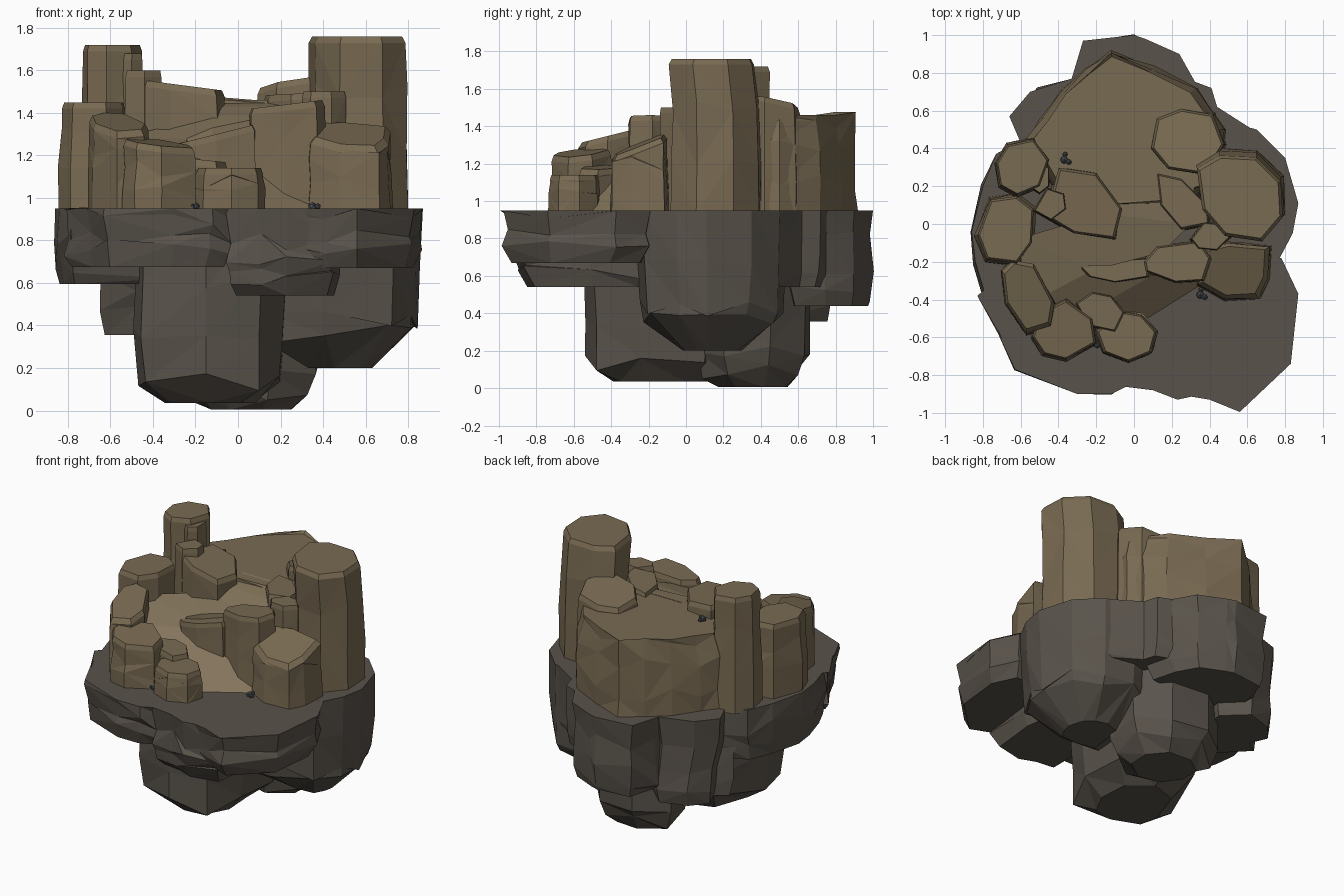
import bpy, bmesh, random
from mathutils import Vector

random.seed(7)


def material(name, rgb):
    m = bpy.data.materials.new(name)
    m.diffuse_color = (*rgb, 1)
    return m


BROWN = material("brown_rock", (0.19, 0.145, 0.085))
SAND = material("path_sand", (0.23, 0.177, 0.105))
DARK = material("dark_rock", (0.10, 0.086, 0.070))
GREY = material("pebble_grey", (0.07, 0.08, 0.09))


def finish(name, bm, mat):
    bmesh.ops.recalc_face_normals(bm, faces=bm.faces)
    me = bpy.data.meshes.new(name)
    bm.to_mesh(me)
    bm.free()
    me.materials.append(mat)
    ob = bpy.data.objects.new(name, me)
    bpy.context.collection.objects.link(ob)
    return ob


def loft(name, outline, rings, mat, jitter=0.0, slope=(0, 0), sloped=(), peak=9):
    """Stack scaled copies of an outline; rings are (z, scale) or (z, scale, dx, dy)."""
    n = len(outline)
    cx = sum(p[0] for p in outline) / n
    cy = sum(p[1] for p in outline) / n
    bm = bmesh.new()
    loops = []
    for i, (z, s, *shift) in enumerate(rings):
        dx, dy = shift or (0, 0)
        inner = 0 < i < len(rings) - 1 and i not in sloped
        loop = []
        for x, y in outline:
            k = s + (random.uniform(-jitter, jitter * 0.4) if inner else 0)
            px, py = cx + (x - cx) * k + dx, cy + (y - cy) * k + dy
            pz = z + (random.uniform(-jitter, jitter) * 0.8 if inner else 0)
            if i in sloped:
                pz = min(pz + slope[0] * (px - cx) + slope[1] * (py - cy), peak)
            loop.append(bm.verts.new((px, py, pz)))
        loops.append(loop)
    for a, b in zip(loops, loops[1:]):
        for i in range(n):
            j = (i + 1) % n
            if random.random() < 0.5:
                tris = ((a[i], a[j], b[j]), (a[i], b[j], b[i]))
            else:
                tris = ((a[i], a[j], b[i]), (a[j], b[j], b[i]))
            for t in tris:
                bm.faces.new(t)
    bm.faces.new(loops[0])
    bm.faces.new(loops[-1])
    return finish(name, bm, mat)


def column(name, outline, top, slope=(0, 0), base=1.05, jitter=0.07, shift=(0, 0), peak=9, lid=0.92):
    """Brown pillar with chipped sides and a narrow bevelled top."""
    h = top - 0.93
    loft(name, outline, [(0.93, base), (0.93 + h * 0.35, base + .01), (0.93 + h * 0.68, 1.02),
                         (top - 0.03, .99, *shift), (top, lid, *shift)],
         BROWN, jitter, slope, (3, 4), peak)


def hanging(name, outline, rings):
    loft(name, outline, rings, DARK, 0.06)


# Ground plate filling the middle of the island
loft("ground_core", [(-.6, -.7), (-.1, -.8), (.5, -.85), (.75, -.5), (.75, 0), (.6, .4),
                     (.2, .75), (-.25, .8), (-.5, .55), (-.7, .2), (-.75, -.2)],
     [(0.948, 1), (0.7, 0.92)], DARK)

# Ledges around the rim
SLAB = [(.95, 1), (.91, 1), (.82, .95), (.76, .97)]
hanging("ledge_front_left", [(-.02, -.85), (-.12, -.9), (-.3, -.9), (-.63, -.77), (-.72, -.58),
                             (-.83, -.38), (-.55, -.15), (-.1, -.3)], SLAB + [(.675, .88)])
hanging("ledge_left", [(-.78, -.4), (-.84, -.2), (-.86, -.04), (-.8, .2), (-.73, .37),
                       (-.58, .45), (-.3, .3), (-.3, -.3)],
        [(.95, 1), (.8, 1.05), (.66, .99), (.595, .9)])
hanging("ledge_front", [(-.06, -.86), (.1, -.88), (.23, -.93), (.46, -.88), (.5, -.5), (.45, -.2), (-.06, -.25)],
        [(.95, 1), (.8, .96), (.72, .99), (.68, .93), (.62, .94), (.54, .82, 0, .03)])
hanging("ledge_front_right", [(.22, -.9), (.4, -.93), (.56, -.995), (.83, -.74), (.87, -.37), (.78, -.18), (.3, -.15)],
        SLAB + [(.67, .84)])
hanging("block_right", [(.08, -.2), (.4, -.26), (.74, -.24), (.84, -.05), (.87, .11), (.8, .35),
                        (.65, .5), (.43, .56), (.15, .46)],
        [(.95, 1), (.7, 1), (.42, .96), (.36, .92), (.2, .38, -.04, 0)])
hanging("block_back", [(-.27, .97), (0, 1), (.06, .98), (.24, .9), (.33, .74), (.38, .55), (-.33, .5), (-.33, .77)],
        [(.95, 1), (.8, .97), (.62, 1), (.51, .97), (.44, .87)])
hanging("block_back_right", [(.25, .78), (.41, .72), (.44, .62), (.66, .48), (.4, .25), (.15, .4)],
        [(.95, 1), (.75, .98), (.6, .95), (.54, .82)])
hanging("block_back_left", [(-.7, .36), (-.6, .43), (-.66, .57), (-.55, .7), (-.33, .77), (-.15, .6), (-.2, .2), (-.5, .15)],
        [(.95, 1), (.75, .97), (.6, .9, .02, .03), (.45, .9, .03, .04), (.355, .82, .03, .04)])

# Deep hanging rocks underneath
hanging("root_front", [(-.49, -.2), (-.45, -.42), (-.15, -.54), (.1, -.48), (.22, -.25), (.2, .1),
                       (-.05, .3), (-.35, .2)],
        [(.9, 1), (.6, 1.03), (.35, 1.02), (.14, .98), (.035, .6)])
hanging("root_back", [(-.25, .3), (-.1, .1), (.15, .05), (.37, .2), (.38, .45), (.22, .64), (-.05, .66), (-.25, .52)],
        [(.9, 1.02), (.5, 1.03), (.2, .99), (.08, .9), (.005, .6)])

# Plateau at the back
loft("plateau", [(-.56, .45), (-.48, .55), (-.38, .7), (-.25, .81), (-.12, .91), (.1, .82), (.32, .71), (.47, .5),
                 (.42, .2), (.15, .1), (-.1, .1), (-.42, .2)],
     [(.93, 1.03), (1.1, 1.04), (1.3, 1.01), (1.43, .98), (1.46, .94)], BROWN, 0.06)

# Sandy path winding down from the plateau to the ground: outer and inner edge per station
bm = bmesh.new()
stations = [((-.1, .2), (.32, .2), 1.462), ((-.12, .05), (.3, .0), 1.43), ((-.12, -.05), (.15, -.15), 1.385),
            ((-.35, 0), (-.12, -.22), 1.33), ((-.62, -.08), (-.24, -.22), 1.28),
            ((-.55, -.42), (-.25, -.26), 1.22), ((-.25, -.47), (.1, -.27), 1.11),
            ((.08, -.5), (.4, -.3), .945)]
rows = [[bm.verts.new((o[0], o[1], .9)), bm.verts.new((*o, z)), bm.verts.new((*i, z)),
         bm.verts.new((i[0], i[1], .9))] for o, i, z in stations]
for a, b in zip(rows, rows[1:]):
    for k in range(3):
        bm.faces.new((a[k], a[k + 1], b[k + 1], b[k]))
bm.faces.new(rows[0])
bm.faces.new(rows[-1])
finish("path", bm, SAND)

# Right-hand pillars
column("pillar_right_tall", [(.33, .32), (.45, .39), (.65, .38), (.78, .25), (.79, .06), (.68, -.07),
                             (.48, -.04), (.36, .1)], 1.76, base=1.05, jitter=.05, shift=(0, -.025))
column("pillar_right_back", [(.09, .4), (.12, .56), (.25, .61), (.42, .58), (.48, .42), (.38, .26), (.18, .29)],
       1.53, (.12, -.18))
column("pillar_right_inner", [(.12, .27), (.25, .24), (.39, .1), (.4, 0), (.25, -.03), (.14, .1)], 1.49, (.05, 0))
column("pillar_right_small", [(.3, -.08), (.37, .01), (.47, 0), (.51, -.07), (.44, -.14), (.34, -.13)], 1.5)
column("pillar_right_front", [(.33, -.2), (.37, -.13), (.5, -.1), (.6, -.11), (.72, -.12), (.71, -.29), (.66, -.39),
                              (.48, -.4), (.34, -.32)], 1.31, (-.06, .4), peak=1.355, lid=.86)
column("pillar_middle", [(.05, -.2), (.12, -.12), (.35, -.09), (.41, -.18), (.37, -.3), (.22, -.31), (.06, -.25)],
       1.44, (.12, 0))
column("pillar_middle_low", [(-.29, -.23), (-.2, -.18), (-.05, -.19), (.09, -.18), (.08, -.28), (-.1, -.31), (-.24, -.28)],
       1.3, (.25, 0))

# Left-hand pillars
column("pillar_left_inner", [(-.47, .04), (-.4, .3), (-.2, .27), (-.06, .08), (-.1, -.08), (-.32, -.05)],
       1.53, (-.13, 0))
column("pillar_left_chip", [(-.53, .07), (-.46, .19), (-.37, .16), (-.36, .08), (-.44, .02)], 1.6)
column("pillar_left_tall", [(-.73, .32), (-.67, .42), (-.53, .45), (-.45, .34), (-.5, .2), (-.62, .15), (-.71, .2)],
       1.72, base=1.08)
column("pillar_left_second", [(-.56, .2), (-.52, .34), (-.45, .3), (-.45, .2), (-.5, .16)], 1.68)
column("pillar_left", [(-.83, -.06), (-.76, .13), (-.62, .15), (-.53, .08), (-.54, -.1), (-.62, -.21), (-.78, -.19)],
       1.45, base=1.08)
column("pillar_left_front", [(-.7, -.25), (-.64, -.19), (-.53, -.21), (-.42, -.42), (-.44, -.54), (-.57, -.58),
                             (-.68, -.42)], 1.36, (0, .25), peak=1.4, lid=.88)
column("pillar_front_left", [(-.54, -.6), (-.5, -.47), (-.36, -.4), (-.22, -.5), (-.2, -.63), (-.36, -.72), (-.48, -.69)],
       1.26, (-.12, .1))
column("pillar_front_mid", [(-.31, -.42), (-.22, -.36), (-.12, -.38), (-.05, -.47), (-.1, -.57), (-.24, -.54)],
       1.18, (-.1, 0))
column("pillar_front", [(-.2, -.57), (-.08, -.46), (.04, -.48), (.12, -.57), (.09, -.68), (-.03, -.73), (-.16, -.68)],
       1.14)

# Small grey pebbles in clusters
for c, (x, y, z) in enumerate([(-.22, -.63, .96), (.35, -.375, .96), (-.37, .34, 1.475)]):
    bm = bmesh.new()
    for dx, dy, r in [(0, 0, .022), (.025, -.012, .016), (.005, .028, .015)]:
        geo = bmesh.ops.create_icosphere(bm, subdivisions=1, radius=r)
        bmesh.ops.translate(bm, verts=geo["verts"], vec=Vector((x + dx, y + dy, z)))
    finish(f"pebbles_{c + 1}", bm, GREY)
